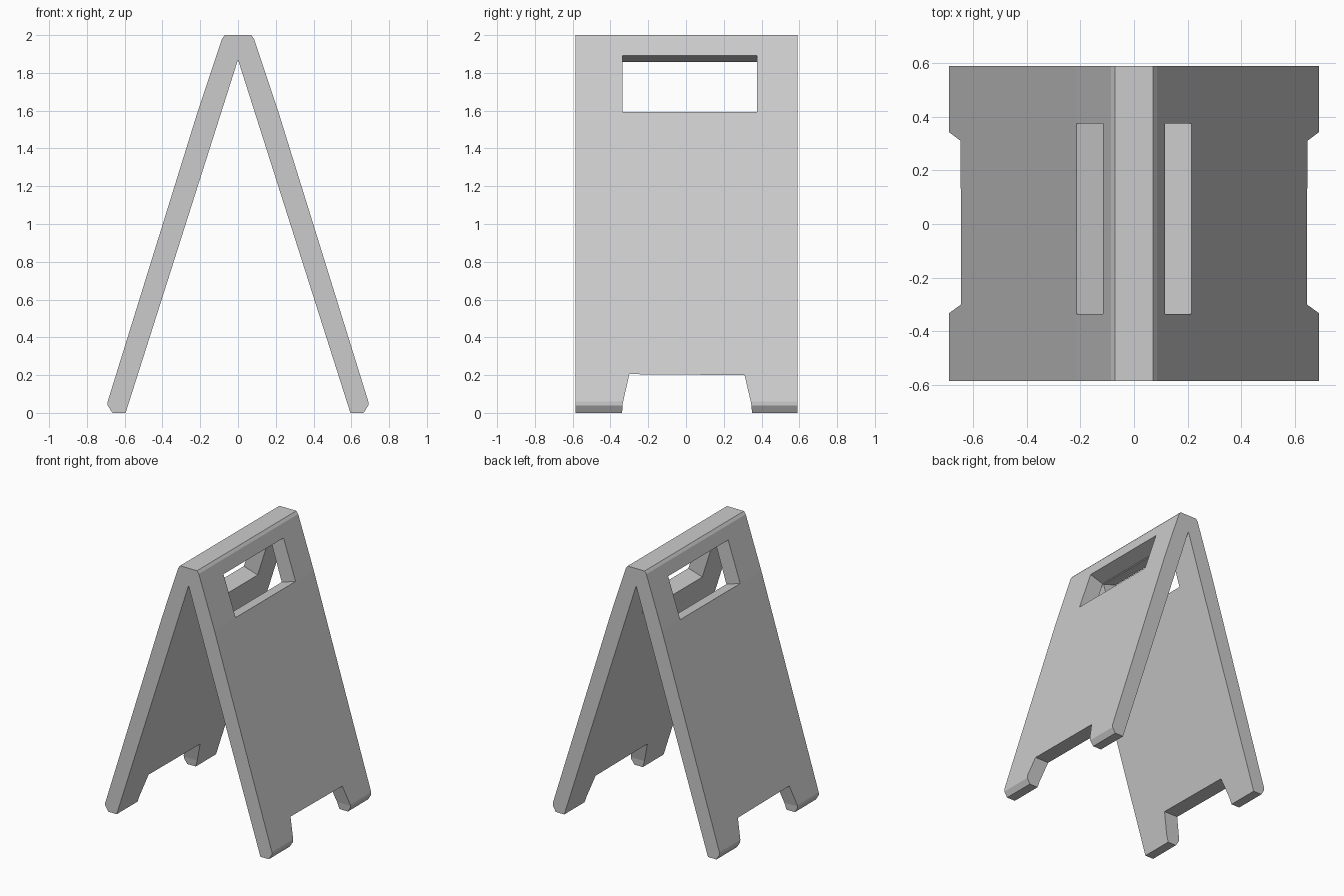
import bpy, bmesh
from mathutils import Vector

if "Cube" in bpy.data.objects:
    bpy.data.objects.remove(bpy.data.objects["Cube"])


def prism(name, points, extrude):
    """Closed outline of 3D points extruded along a vector."""
    bm = bmesh.new()
    face = bm.faces.new([bm.verts.new(p) for p in points])
    res = bmesh.ops.extrude_face_region(bm, geom=[face])
    verts = [v for v in res["geom"] if isinstance(v, bmesh.types.BMVert)]
    bmesh.ops.translate(bm, verts=verts, vec=Vector(extrude))
    bmesh.ops.recalc_face_normals(bm, faces=bm.faces)
    mesh = bpy.data.meshes.new(name)
    bm.to_mesh(mesh)
    bm.free()
    obj = bpy.data.objects.new(name, mesh)
    bpy.context.collection.objects.link(obj)
    return obj


def cut(target, cutter):
    """Subtract the cutter from the target and remove it."""
    cutter.hide_render = True
    mod = target.modifiers.new("cut", 'BOOLEAN')
    mod.operation = 'DIFFERENCE'
    mod.solver = 'EXACT'
    mod.object = cutter
    bpy.context.view_layer.objects.active = target
    bpy.ops.object.modifier_apply(modifier=mod.name)
    bpy.data.objects.remove(cutter)


# A-shaped body: right half of the outer line (top to foot), then inner apex
half = [(0.07, 2.0), (0.085, 1.98), (0.215, 1.59), (0.69, 0.06),
        (0.69, 0.04), (0.665, 0.0), (0.595, 0.0)]
outline = half + [(0.0, 1.87)] + [(-x, z) for x, z in reversed(half)]
board = prism("folding_sign_board", [(x, -0.585, z) for x, z in outline],
              (0, 1.175, 0))

# Handle windows, cut square to each sloping panel
slot = [(0.0, 1.525), (0.0, 1.855), (0.4, 1.98), (0.4, 1.65)]
for side in (1, -1):
    cut(board, prism("handle_cutter",
                     [(side * x, -0.335, z) for x, z in slot], (0, 0.71, 0)))

# Notch between the feet, through both panels
notch = [(-0.345, -0.1), (-0.335, 0.05), (-0.30, 0.205),
         (0.31, 0.20), (0.345, 0.05), (0.36, -0.1)]
cut(board, prism("foot_notch_cutter", [(-1, y, z) for y, z in notch],
                 (2, 0, 0)))
